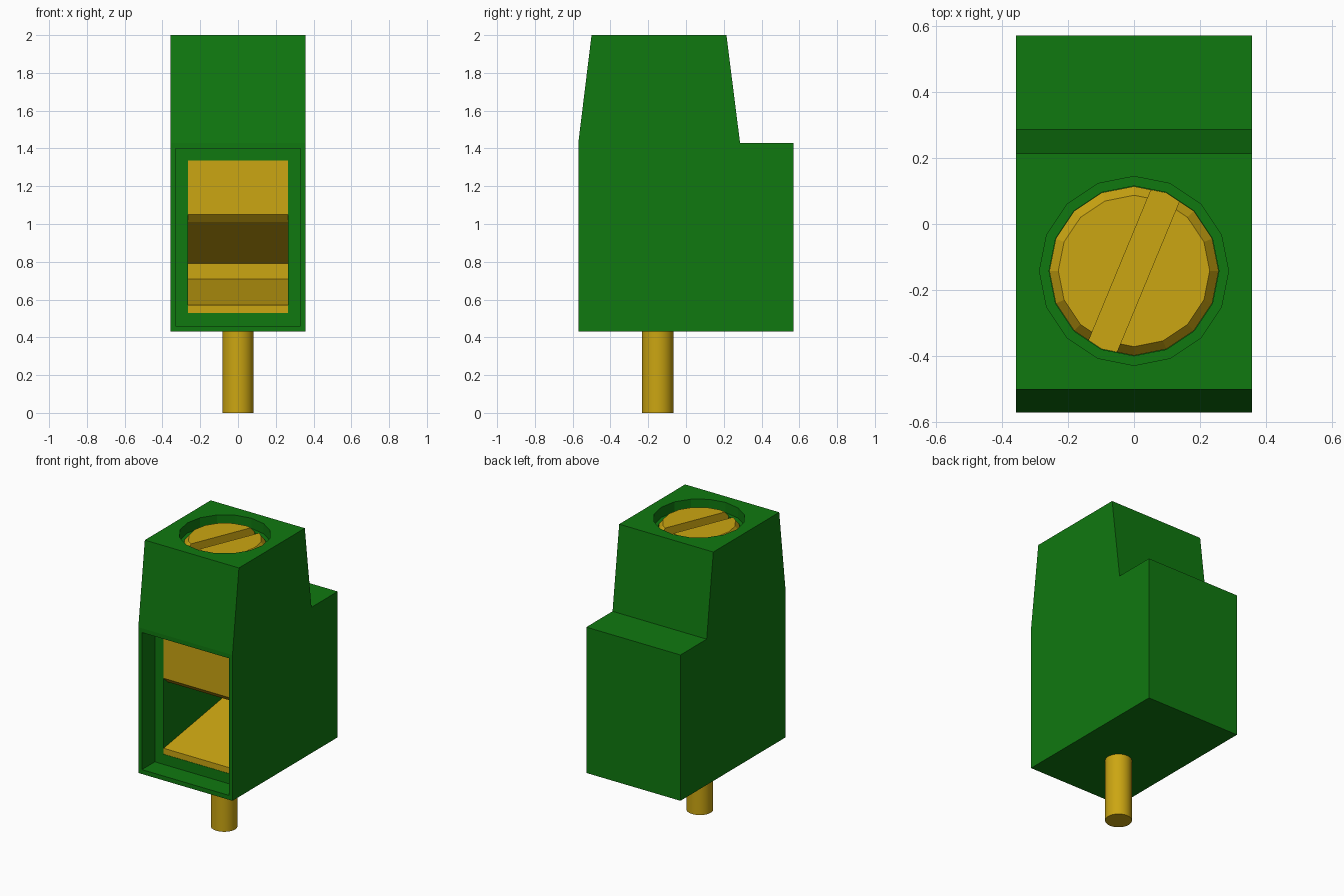
import bpy, bmesh, math
from mathutils import Matrix

cube = bpy.data.objects.get("Cube")
if cube:
    bpy.data.objects.remove(cube, do_unlink=True)


def material(name, rgb):
    m = bpy.data.materials.new(name)
    m.use_nodes = True
    m.diffuse_color = (*rgb, 1)
    m.node_tree.nodes["Principled BSDF"].inputs["Base Color"].default_value = (*rgb, 1)
    return m


green = material("green plastic", (0.005, 0.19, 0.005))
gold = material("gold metal", (0.6, 0.38, 0.006))


def finish(name, bm, mat):
    bmesh.ops.recalc_face_normals(bm, faces=bm.faces)
    mesh = bpy.data.meshes.new(name)
    bm.to_mesh(mesh)
    bm.free()
    mesh.materials.append(mat)
    ob = bpy.data.objects.new(name, mesh)
    bpy.context.collection.objects.link(ob)
    return ob


def prism(name, outline, half_width, mat):
    """Extrude a side outline of (y, z) points across x."""
    bm = bmesh.new()
    face = bm.faces.new([bm.verts.new((-half_width, y, z)) for y, z in outline])
    ext = bmesh.ops.extrude_face_region(bm, geom=[face])
    moved = [v for v in ext["geom"] if isinstance(v, bmesh.types.BMVert)]
    bmesh.ops.translate(bm, verts=moved, vec=(2 * half_width, 0, 0))
    return finish(name, bm, mat)


def box(name, half_width, y0, y1, z0, z1, mat):
    return prism(name, [(y0, z0), (y1, z0), (y1, z1), (y0, z1)], half_width, mat)


def lathe(name, rings, y, sides, mat):
    """Stack of (radius, z) rings around a vertical axis."""
    bm = bmesh.new()
    loops = []
    for r, z in rings:
        angles = [2 * math.pi * i / sides for i in range(sides)]
        loops.append([bm.verts.new((r * math.cos(a), y + r * math.sin(a), z)) for a in angles])
    for low, high in zip(loops, loops[1:]):
        for i in range(sides):
            j = (i + 1) % sides
            bm.faces.new((low[i], low[j], high[j], high[i]))
    bm.faces.new(loops[0])
    bm.faces.new(loops[-1])
    return finish(name, bm, mat)


def cut(target, cutter):
    cutter.hide_render = True
    mod = target.modifiers.new("cut", 'BOOLEAN')
    mod.operation = 'DIFFERENCE'
    mod.solver = 'EXACT'
    mod.object = cutter
    bpy.context.view_layer.objects.active = target
    bpy.ops.object.modifier_apply(modifier=mod.name)
    bpy.data.objects.remove(cutter, do_unlink=True)


SCREW_Y = -0.142

# Stepped housing with a tapered top
housing = prism("housing", [
    (-0.57, 0.43), (0.57, 0.43), (0.57, 1.43), (0.286, 1.43),
    (0.214, 2.0), (-0.5, 2.0), (-0.57, 1.43)], 0.357, green)

# Shallow front recess, wire chamber and screw hole
cut(housing, box("recess_cutter", 0.33, -0.7, -0.43, 0.46, 1.4, green))
cut(housing, box("chamber_cutter", 0.265, -0.5, 0.5, 0.53, 1.335, green))
cut(housing, lathe("hole_cutter", [(0.286, 1.93), (0.286, 2.1)], SCREW_Y, 16, green))
cut(housing, lathe("shaft_cutter", [(0.257, 1.8), (0.257, 1.96)], SCREW_Y, 16, green))

# Funnel-shaped wire clamp, open at the front
prism("wire_clamp", [
    (-0.428, 0.53), (0.499, 0.53), (0.499, 1.335), (-0.428, 1.335),
    (-0.428, 1.05), (-0.388, 1.01), (0.45, 0.79), (0.45, 0.71),
    (-0.428, 0.57)], 0.264, gold)

# Slotted screw head with a chamfered rim
screw = lathe("screw_head", [(0.256, 1.801), (0.256, 1.935), (0.229, 1.97)], SCREW_Y, 16, gold)
slot = box("slot_cutter", 0.4, -0.046, 0.046, 1.915, 2.1, gold)
slot.data.transform(Matrix.Translation((0, SCREW_Y, 0)) @ Matrix.Rotation(math.radians(67.5), 4, 'Z'))
cut(screw, slot)

# Round solder pin underneath
pin = lathe("solder_pin", [(0.083, 0), (0.083, 0.45)], -0.15, 32, gold)
bpy.ops.object.select_all(action='DESELECT')
pin.select_set(True)
bpy.context.view_layer.objects.active = pin
bpy.ops.object.shade_smooth_by_angle()
